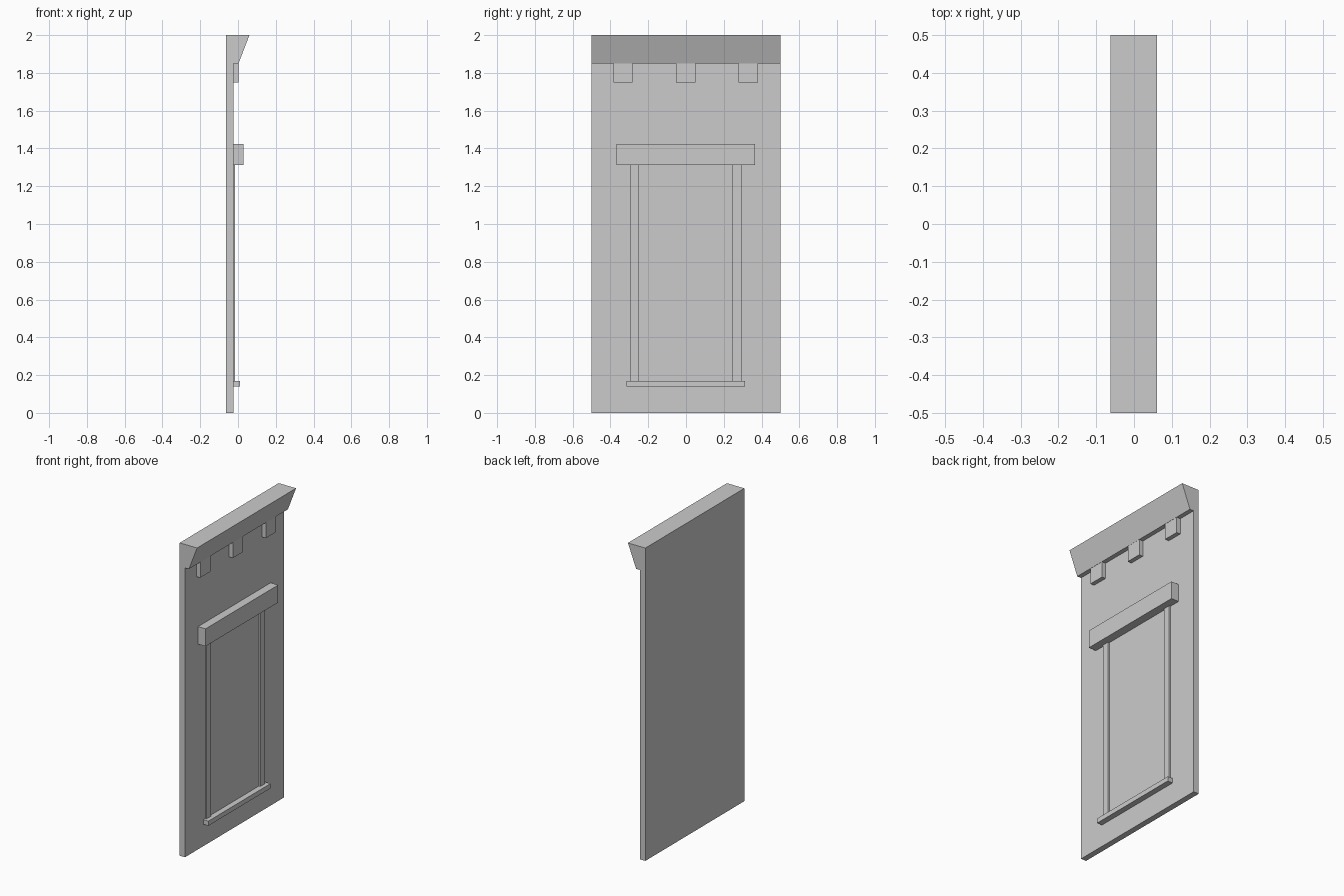
import bpy

if "Cube" in bpy.data.objects:
    bpy.data.objects.remove(bpy.data.objects["Cube"])

WALL = -0.025  # x of the wall's outer face


def prism(name, profile, y0, y1):
    """Extrude an (x, z) profile along y."""
    n = len(profile)
    verts = [(x, y, z) for y in (y0, y1) for x, z in profile]
    faces = [tuple(range(n)), tuple(reversed(range(n, 2 * n)))]
    faces += [(i, i + n, (i + 1) % n + n, (i + 1) % n) for i in range(n)]
    mesh = bpy.data.meshes.new(name)
    mesh.from_pydata(verts, [], faces)
    mesh.update()
    obj = bpy.data.objects.new(name, mesh)
    bpy.context.collection.objects.link(obj)
    return obj


def block(name, x1, y0, y1, z0, z1):
    """Box standing off the wall face."""
    return prism(name, [(WALL, z0), (x1, z0), (x1, z1), (WALL, z1)], y0, y1)


# Wall panel with flared cornice, one continuous profile
prism("wall_with_cornice",
      [(-0.0625, 0), (WALL, 0), (WALL, 1.85), (0.003, 1.85),
       (0.0605, 2), (-0.0625, 2)], -0.5, 0.5)

# Brackets under the cornice
for i, y in enumerate((-0.333, -0.002, 0.33)):
    block(f"bracket_{i + 1}", 0.002, y - 0.051, y + 0.051, 1.75, 1.85)

# Window surround
block("lintel", 0.028, -0.368, 0.366, 1.312, 1.424)
block("sill", 0.011, -0.315, 0.313, 0.14, 0.17)
for side, y in (("left", -0.272), ("right", 0.27)):
    block(f"window_jamb_{side}", -0.015, y - 0.023, y + 0.023, 0.17, 1.312)
